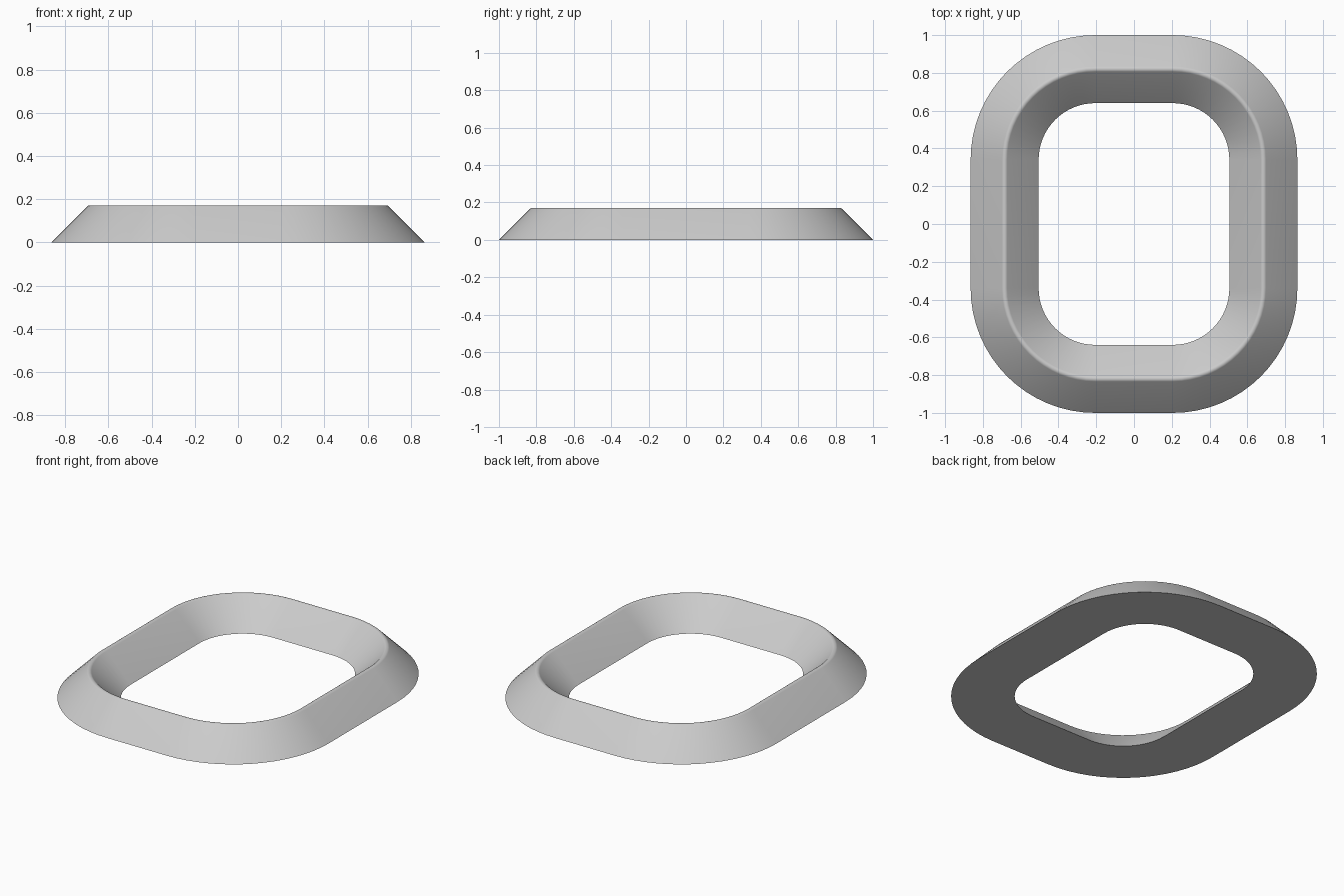
import bpy, bmesh
from math import sin, cos, pi, radians, sqrt

cube = bpy.data.objects.get("Cube")
if cube:
    bpy.data.objects.remove(cube, do_unlink=True)

# Plain grey material
grey = bpy.data.materials.new("light grey")
grey.use_nodes = True
colour = (0.6, 0.6, 0.6, 1)
grey.diffuse_color = colour
grey.node_tree.nodes["Principled BSDF"].inputs["Base Color"].default_value = colour

CENTRE_X, CENTRE_Y = 0.205, 0.34   # corner arc centres
RADIUS, HALF = 0.48, 0.18          # ridge corner radius, half width of the base
ROUND = 0.02                       # rounding of the ridge
STEPS = 16                         # segments in each corner

# Triangular cross-section: 45 degree slopes with a rounded ridge
apex = HALF - ROUND * sqrt(2)
profile = [(HALF, 0)]
for i in range(7):
    a = pi / 4 + pi / 2 * i / 6
    profile.append((ROUND * cos(a), apex + ROUND * sin(a)))
profile.append((-HALF, 0))

# Sweep the cross-section around a rounded rectangle
bm = bmesh.new()
rings = []
for quarter, (sx, sy) in enumerate([(1, 1), (-1, 1), (-1, -1), (1, -1)]):
    for i in range(STEPS + 1):
        a = pi / 2 * (quarter + i / STEPS)
        rings.append([bm.verts.new((sx * CENTRE_X + (RADIUS + d) * cos(a),
                                    sy * CENTRE_Y + (RADIUS + d) * sin(a), z))
                      for d, z in profile])
for k, ring in enumerate(rings):
    after = rings[(k + 1) % len(rings)]
    for j in range(len(profile)):
        n = (j + 1) % len(profile)
        bm.faces.new((ring[j], after[j], after[n], ring[n]))
bmesh.ops.recalc_face_normals(bm, faces=bm.faces)

mesh = bpy.data.meshes.new("bevelled_frame")
bm.to_mesh(mesh)
bm.free()
mesh.materials.append(grey)
frame = bpy.data.objects.new("bevelled_frame", mesh)
bpy.context.collection.objects.link(frame)

# Smooth slopes and ridge, sharp base edges
bpy.ops.object.select_all(action='DESELECT')
frame.select_set(True)
bpy.context.view_layer.objects.active = frame
bpy.ops.object.shade_smooth_by_angle(angle=radians(35))
